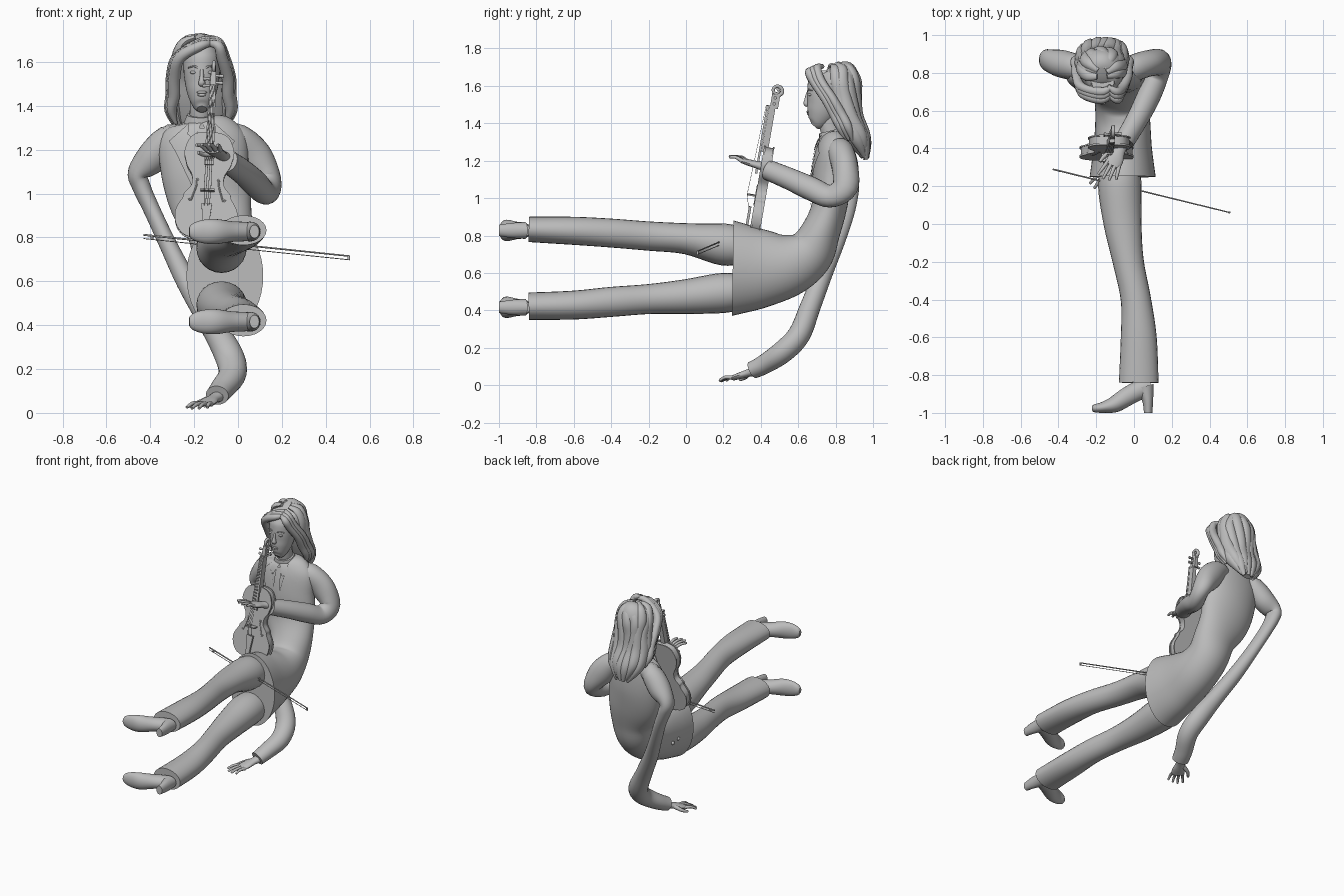
import bpy, bmesh, math
from mathutils import Vector, Matrix
from mathutils.bvhtree import BVHTree

cube = bpy.data.objects.get("Cube")
if cube:
    bpy.data.objects.remove(cube, do_unlink=True)

grey = bpy.data.materials.new("plain_grey")
grey.use_nodes = True
COLOUR = (0.5, 0.5, 0.5, 1)
grey.diffuse_color = COLOUR
grey.node_tree.nodes["Principled BSDF"].inputs["Base Color"].default_value = COLOUR


def finish(name, bm, angle=40):
    bmesh.ops.recalc_face_normals(bm, faces=bm.faces)
    mesh = bpy.data.meshes.new(name)
    bm.to_mesh(mesh)
    bm.free()
    ob = bpy.data.objects.new(name, mesh)
    bpy.context.collection.objects.link(ob)
    mesh.materials.append(grey)
    bpy.ops.object.select_all(action='DESELECT')
    ob.select_set(True)
    bpy.context.view_layer.objects.active = ob
    bpy.ops.object.shade_smooth_by_angle(angle=math.radians(angle))
    return ob


def spline(pts, steps, closed=False):
    """Smooth curve through tuples of any length."""
    n, out = len(pts), []
    for i in range(n if closed else n - 1):
        pick = [(i + k) % n if closed else min(max(i + k, 0), n - 1) for k in (-1, 0, 1, 2)]
        p = [pts[k] for k in pick]
        for s in range(steps):
            t = s / steps
            out.append(tuple(0.5 * (2 * b + (c - a) * t + (2 * a - 5 * b + 4 * c - d) * t * t
                                    + (3 * b - a - 3 * c + d) * t ** 3) for a, b, c, d in zip(*p)))
    return out if closed else out + [tuple(pts[-1])]


def loft(name, rings, side=(1, 0, 0), n=24, steps=5, m=None):
    """Skin of ellipses (x, y, z, half width along side, half depth)."""
    rows = spline(rings, steps)
    mid = [Vector(r[:3]) for r in rows]
    bm, loops = bmesh.new(), []
    for i, r in enumerate(rows):
        t = (mid[min(i + 1, len(mid) - 1)] - mid[max(i - 1, 0)]).normalized()
        u = Vector(side)
        u = (u - t * u.dot(t)).normalized()
        v = t.cross(u)
        ang = [2 * math.pi * k / n for k in range(n)]
        loops.append([bm.verts.new(mid[i] + u * r[3] * math.cos(a) + v * r[4] * math.sin(a)) for a in ang])
    for a, b in zip(loops, loops[1:]):
        for k in range(n):
            bm.faces.new((a[k], a[(k + 1) % n], b[(k + 1) % n], b[k]))
    bm.faces.new(loops[0])
    bm.faces.new(loops[-1])
    if m:
        bm.transform(m)
    return finish(name, bm)


def tube(name, pts, r, tip=None, side=(1, 0, 0.01), n=10, steps=4, m=None):
    tip = r if tip is None else tip
    k = max(len(pts) - 1, 1)
    rings = [(*p, r + (tip - r) * i / k, r + (tip - r) * i / k) for i, p in enumerate(pts)]
    return loft(name, rings, side, n, steps, m)


def ball(name, loc, size):
    bm = bmesh.new()
    bmesh.ops.create_uvsphere(bm, u_segments=16, v_segments=10, radius=1)
    bm.transform(Matrix.Translation(loc) @ Matrix.Diagonal((*size, 1)))
    return finish(name, bm)


def slab(name, outline, z0, z1, m):
    """Flat outline extruded between two heights, placed by a matrix."""
    bm = bmesh.new()
    face = bm.faces.new([bm.verts.new((x, y, z0)) for x, y in outline])
    top = bmesh.ops.extrude_face_region(bm, geom=[face])["geom"]
    bmesh.ops.translate(bm, vec=(0, 0, z1 - z0), verts=[v for v in top if isinstance(v, bmesh.types.BMVert)])
    bm.transform(m)
    return finish(name, bm)


# Jacket body, bending from the upright chest to the sideways hips
jacket = loft("jacket", [
    (-.17, .80, 1.345, .07, .05), (-.165, .80, 1.315, .15, .075), (-.16, .79, 1.24, .20, .095),
    (-.15, .78, 1.1, .20, .105), (-.12, .765, .95, .185, .095), (-.08, .72, .82, .15, .105),
    (-.07, .66, .71, .14, .135), (-.06, .55, .645, .145, .17), (-.06, .40, .625, .155, .215),
    (-.06, .25, .625, .175, .255)], n=40)
bm = bmesh.new()
bm.from_mesh(jacket.data)
chest = BVHTree.FromBMesh(bm)
bm.free()


def patch(name, outline, lift=.006):
    """Cloth panel laid on the front of the chest."""
    bm = bmesh.new()
    bm.faces.new([bm.verts.new((x, 0, z)) for x, z in outline])
    bmesh.ops.triangulate(bm, faces=bm.faces)
    bmesh.ops.subdivide_edges(bm, edges=bm.edges, cuts=5, use_grid_fill=True)
    for v in bm.verts:
        hit = chest.ray_cast(Vector((v.co.x, .45, v.co.z)), Vector((0, 1, 0)))[0]
        v.co.y = (hit.y if hit else .74) - lift
    return finish(name, bm)


for s, word in ((1, "left"), (-1, "right")):
    c = -.165
    patch(word + "_lapel", [(c + s * .06, 1.32), (c + s * .15, 1.24), (c + s * .105, 1.215),
                            (c + s * .12, 1.19), (c + s * .01, .96), (c + s * .025, 1.15)], .008)
    patch(word + "_collar_wing", [(c, 1.325), (c + s * .06, 1.335), (c + s * .065, 1.27), (c + s * .035, 1.25)], .014)
patch("necktie", [(-.185, 1.30), (-.145, 1.30), (-.15, 1.27), (-.135, 1.05), (-.165, 1.0), (-.195, 1.05), (-.18, 1.27)], .011)
loft("shirt_collar", [(-.17, .785, 1.30, .085, .075), (-.17, .77, 1.36, .063, .06)])

# Trouser legs stacked one above the other, with heeled shoes
for word, zs, bs in (("upper", (.745, .752, .783, .797, .813, .825, .833), (.095, .112, .083, .078, .077, .075, .068)),
                     ("lower", (.50, .493, .473, .46, .445, .428, .422), (.09, .107, .093, .08, .08, .077, .073))):
    xs, ys = (-.07, -.075, -.06, -.03, .01, .025, .025), (.32, .2, 0, -.2, -.4, -.6, -.84)
    loft(word + "_trouser_leg", list(zip(xs, ys, zs, (.1, .115, .1, .082, .08, .095, .105), bs)))
    z = zs[-1] - .006
    loft(word + "_shoe", [(-.222, -.978, z, .02, .014), (-.205, -.976, z, .038, .022), (-.16, -.97, z, .053, .03),
                          (-.10, -.953, z, .057, .044), (-.03, -.91, z, .047, .05), (.04, -.875, z, .043, .05),
                          (.09, -.865, z, .03, .04)], side=(0, 0, 1))
    loft(word + "_shoe_heel", [(.055, -.86, z, .05, .045), (.072, -.93, z, .03, .04), (.075, -1, z, .022, .03)])

# Sleeves
loft("left_sleeve", [(-.07, .81, 1.255, .05, .06), (-.005, .825, 1.25, .07, .07), (.075, .85, 1.165, .083, .07),
                     (.14, .85, 1.06, .058, .07), (.12, .77, 1.01, .055, .063), (.075, .67, 1.05, .06, .065),
                     (.02, .56, 1.1, .056, .06), (-.05, .44, 1.15, .053, .055)], side=(.8, .1, .5))
loft("right_sleeve", [(-.25, .81, 1.255, .05, .06), (-.315, .83, 1.244, .07, .07), (-.39, .85, 1.165, .074, .072),
                      (-.455, .865, 1.095, .048, .06), (-.44, .868, 1.03, .042, .055), (-.39, .85, .92, .038, .05),
                      (-.32, .80, .77, .04, .05), (-.235, .735, .6, .048, .05), (-.13, .665, .42, .055, .055),
                      (-.045, .605, .27, .066, .06), (-.025, .52, .18, .064, .06), (-.07, .42, .112, .058, .052),
                      (-.095, .355, .08, .055, .046)], side=(1, .1, .3))
for i in range(3):
    ball("cuff_button_%d" % i, (.0 - i * .02, .455 - i * .025, .13 - i * .014), (.012, .012, .012))
    ball("jacket_button_%d" % i, (-.212, .33 + i * .06, .6 - i * .01), (.01, .013, .013))


# Hands
def hand(name, wrist, along, thumb):
    w, d, s = Vector(wrist), Vector(along).normalized(), Vector(thumb)
    s = (s - d * s.dot(d)).normalized()
    up = s.cross(d)
    p = lambda a, b, c=0: tuple(w + d * a + s * b + up * c)
    loft(name + "_palm", [(*p(-.06, 0), .034, .03), (*p(.0, 0), .03, .021), (*p(.05, 0), .042, .018),
                          (*p(.095, 0), .042, .014)], side=s, n=16)
    for i in range(4):
        b, reach = .033 - .022 * i, (.08, .092, .085, .066)[i]
        tube(name + "_finger_%d" % i, [p(.085, b), p(.09 + reach * .5, b * 1.25, .012),
                                       p(.09 + reach, b * 1.5, .005)], .0115, .007, side=s)
    tube(name + "_thumb", [p(.02, .025), p(.06, .06, -.01), p(.1, .07, -.012)], .015, .008, side=s)


hand("left_hand", (-.075, .39, 1.175), (-.42, -.88, .25), (-1, .4, 0))
hand("right_hand", (-.11, .335, .065), (-.48, -.86, -.28), (-1, .4, 0))

# Head and face
loft("neck", [(-.17, .80, 1.28, .055, .055), (-.17, .77, 1.38, .05, .055), (-.17, .77, 1.46, .05, .055)])
loft("head", [(-.165, .685, 1.385, .022, .022), (-.165, .70, 1.405, .043, .05), (-.165, .72, 1.45, .064, .076),
              (-.165, .735, 1.50, .076, .088), (-.165, .745, 1.56, .083, .098), (-.165, .755, 1.62, .083, .10),
              (-.165, .76, 1.68, .06, .07)], n=32)
loft("nose", [(-.165, .654, 1.565, .008, .01), (-.165, .646, 1.53, .010, .012),
              (-.165, .643, 1.505, .016, .014), (-.165, .652, 1.494, .012, .008)])
ball("upper_lip", (-.165, .654, 1.462), (.024, .01, .007))
ball("lower_lip", (-.165, .656, 1.45), (.02, .01, .007))
for s, word in ((1, "left"), (-1, "right")):
    x = -.165 + s * .036
    ball(word + "_eye", (x, .664, 1.553), (.017, .011, .008))
    tube(word + "_eyebrow", [(x - s * .02, .655, 1.573), (x, .655, 1.581), (x + s * .026, .674, 1.574)], .005, .003, side=(0, 0, 1))

# Hair: a full mass flowing down the back, with raised strands on it
mass = [(-.17, .79, 1.708, .03, .04), (-.17, .80, 1.685, .09, .10), (-.17, .815, 1.62, .122, .115),
        (-.17, .84, 1.53, .126, .085), (-.17, .865, 1.43, .135, .065), (-.165, .915, 1.32, .12, .058),
        (-.16, .955, 1.22, .05, .02)]
loft("hair_mass", mass, n=32)
for i in range(9):
    a = math.pi * (-.05 + 1.1 * i / 8)
    path = []
    for j, (x, y, z, ra, rb) in enumerate(mass):
        b = a + .14 * math.sin(j * 1.3 + i)
        path.append((x + ra * .9 * math.cos(b), y + rb * .9 * math.sin(b), z + .012 * math.sin(i * 2.4)))
    rad = (.012, .022, .026, .028, .03, .027, .008)
    loft("hair_strand_%d" % i, [(*p, r * 1.3, r * .9) for p, r in zip(path, rad)],
         side=(-math.sin(a), math.cos(a), 0), n=10)
for s, word in ((1, "left"), (-1, "right")):
    for i in range(3):
        o = .02 * i
        part = -.13 - s * .01
        edge = (-.29 if s < 0 else -.048) + s * o * .3
        loft("%s_front_lock_%d" % (word, i), [
            (part, .69 + o, 1.685 + o * .5, .012, .012), (part + s * .05, .66 + o, 1.675 + o * .4, .024, .022),
            (edge - s * .025, .685 + o, 1.62, .024, .026), (edge, .745 + o, 1.53, .024, .028),
            (edge + s * .002, .79 + o, 1.45, .026, .028), (edge + s * .012, .825 + o, 1.38, .024, .022),
            (edge - s * .01, .85 + o, 1.31, .006, .006)], side=(.2, 1, 0), n=12)

# Violin, held upright in front of the chest
axis = Vector((.05, .17, .98)).normalized()
wide = (Vector((1, 0, 0)) - axis * axis.x).normalized()
out = wide.cross(axis)
V = Matrix((wide, axis, out)).transposed().to_4x4()
V.translation = Vector((-.15, .36, .80))
half = [(.07, .004), (.125, .05), (.135, .12), (.105, .18), (.1, .2), (.072, .235), (.07, .28),
        (.092, .32), (.1, .345), (.108, .39), (.085, .45), (.04, .475)]
outline = spline(half + [(-x, y) for x, y in reversed(half)], 4, closed=True)
grown = [(x * 1.05, .24 + (y - .24) * 1.03) for x, y in outline]
slab("violin_ribs", outline, -.025, .015, V)
slab("violin_back", grown, -.031, -.024, V)
slab("violin_front", grown, .014, .024, V)


def box(name, y0, y1, w0, w1, z0, z1):
    return slab(name, [(-w0, y0), (w0, y0), (w1, y1), (-w1, y1)], z0, z1, V)


box("violin_neck", .45, .70, .017, .013, .0, .035)
box("fingerboard", .33, .70, .022, .014, .036, .048)
box("tailpiece", .02, .15, .012, .024, .036, .05)
box("bridge", .208, .216, .032, .032, .022, .068)
box("peg_box", .69, .765, .014, .011, -.014, .03)
curl = [(0, .755, .005)] + [(0, .785 + r * math.sin(a), .008 + r * math.cos(a)) for a, r in
                            ((math.pi * (1.1 - .25 * k), .03 - .0022 * k) for k in range(12))]
tube("scroll", curl, .011, .006, m=V)
for i in range(4):
    s = 1 if i % 2 else -1
    y, x = .70 + .016 * i, -.012 + .008 * i
    tube("peg_%d" % i, [(-s * .015, y, .01), (s * .03, y, .01), (s * .034, y, .01), (s * .046, y, .01)], .005, .009,
         side=(0, 1, 0), steps=1, m=V)
    tube("string_%d" % i, [(x, .14, .05), (x * 1.3, .212, .07), (x * .7, .70, .051)], .0012, n=6, steps=1, m=V)
for s, word in ((1, "left"), (-1, "right")):
    tube(word + "_sound_hole", [(s * .042, .26, .024), (s * .052, .265, .024), (s * .05, .24, .024), (s * .065, .19, .024),
                                (s * .075, .165, .024), (s * .085, .175, .024)], .0035, m=V)

# Bow resting across the thighs
start, end = Vector((-.43, .29, .812)), Vector((.51, .06, .715))
drop = Vector((0, 0, -.017))
tube("bow_stick", [start, end], .0045, .0035, side=(0, 0, 1))
tube("bow_hair", [start + drop, end + drop], .002, side=(0, 0, 1))
for word, t in (("frog", .04), ("tip", .995)):
    p = start.lerp(end, t)
    tube("bow_" + word, [p, p + drop], .006, side=(1, 0, 0))
